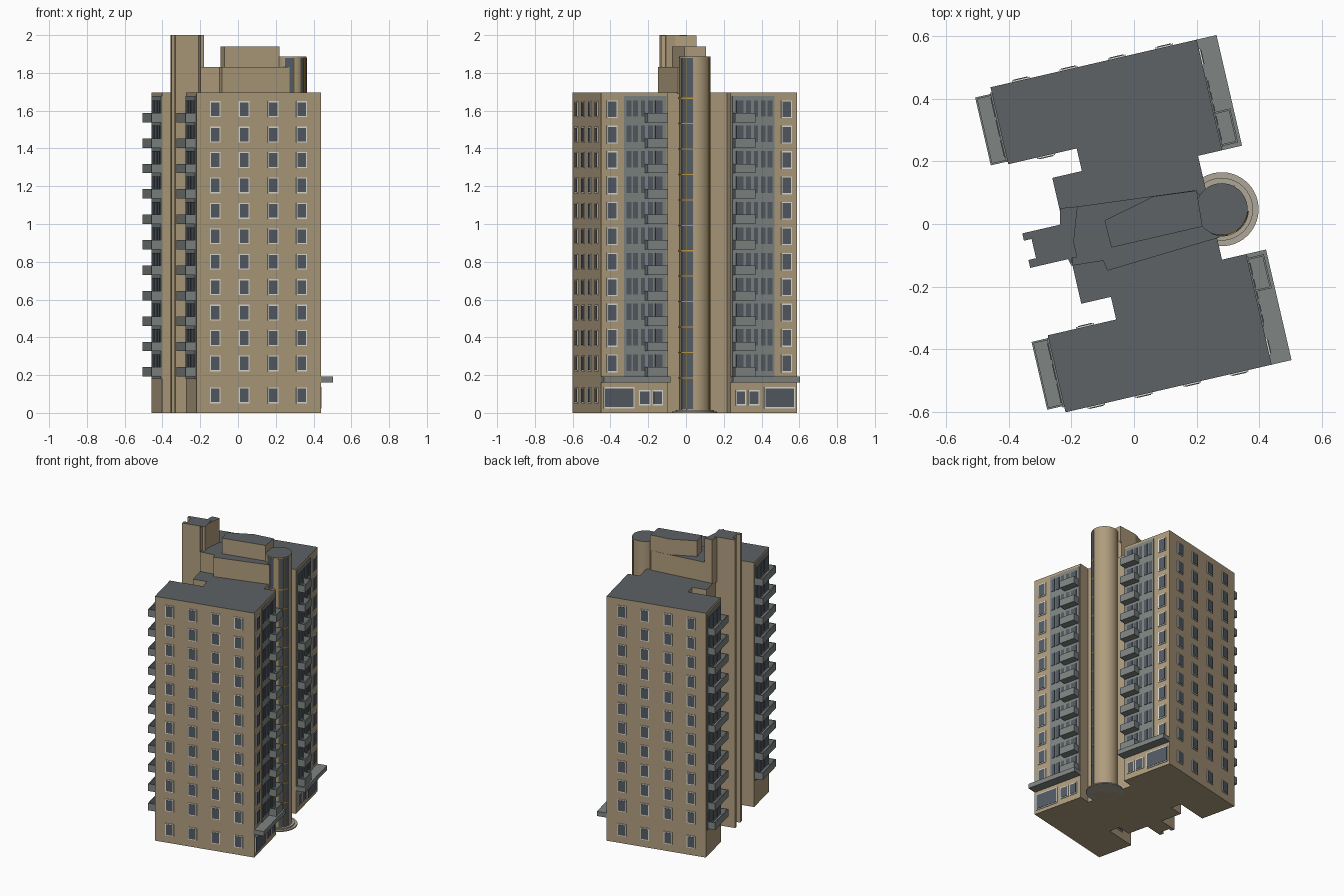
import bpy, bmesh, math
from mathutils import Matrix

if "Cube" in bpy.data.objects:
    bpy.data.objects.remove(bpy.data.objects["Cube"])

TURN = Matrix.Rotation(math.radians(13), 4, 'Z')   # whole building is turned on its plot
MID = -0.004                                       # symmetry line between the wings
ROOF = 1.697
FLOORS = [0.262 + 0.1346 * i for i in range(11)]   # window centres of upper floors


def material(name, rgb):
    m = bpy.data.materials.new(name)
    m.diffuse_color = (*rgb, 1)
    m.use_nodes = True
    m.node_tree.nodes["Principled BSDF"].inputs["Base Color"].default_value = m.diffuse_color
    return m


WALL = material("tan_wall", (0.43, 0.335, 0.205))
DARK = material("dark_roof", (0.112, 0.122, 0.13))
GREY = material("grey_panel", (0.21, 0.235, 0.23))
GLASS = material("window_glass", (0.088, 0.105, 0.125))
WHITE = material("white_frame", (0.72, 0.72, 0.68))
GOLD = material("gold_trim", (0.55, 0.31, 0.05))
STONE = material("pale_stone", (0.42, 0.39, 0.31))


def finish(name, bm, mats, top=False):
    bmesh.ops.recalc_face_normals(bm, faces=bm.faces)
    if top:                                        # upward faces get the roof colour
        for f in bm.faces:
            f.material_index = int(f.normal.z > 0.5)
    bm.transform(TURN)
    me = bpy.data.meshes.new(name)
    bm.to_mesh(me)
    bm.free()
    for m in mats:
        me.materials.append(m)
    ob = bpy.data.objects.new(name, me)
    bpy.context.collection.objects.link(ob)
    return ob


def add_prism(bm, pts, z0, z1):
    face = bm.faces.new([bm.verts.new((u, v, z0)) for u, v in pts])
    ext = bmesh.ops.extrude_face_region(bm, geom=[face], use_keep_orig=True)
    for e in ext["geom"]:
        if isinstance(e, bmesh.types.BMVert):
            e.co.z = z1


def add_box(bm, u0, u1, v0, v1, z0, z1):
    add_prism(bm, [(u0, v0), (u1, v0), (u1, v1), (u0, v1)], z0, z1)


def prism(name, pts, z0, z1):
    bm = bmesh.new()
    add_prism(bm, pts, z0, z1)
    return finish(name, bm, [WALL, DARK], True)


def both(v):
    return (MID - v, MID + v)


# Main block: two wings joined by a narrower core
half = [(0.327, 0.17), (0.327, 0.532), (-0.348, 0.532), (-0.348, 0.28),
        (-0.124, 0.28), (-0.124, 0.206), (-0.221, 0.206)]
outline = [(0.248, MID + 0.17)] + [(u, MID + v) for u, v in half]
outline += [(u, MID - v) for u, v in reversed(half)] + [(0.248, MID - 0.17)]
prism("main_block", outline, 0, ROOF)

# Lift shaft with two fins, and the roof structures
prism("lift_shaft", [(-0.2, 0.051), (-0.354, 0.051), (-0.354, 0.027), (-0.329, 0.027),
                     (-0.329, -0.036), (-0.354, -0.036), (-0.354, -0.062), (-0.2, -0.062)], 0, 2.0)
prism("shaft_head", [(-0.218, 0.102), (-0.163, 0.095), (-0.225, -0.085), (-0.23, -0.062),
                     (-0.23, 0.051)], ROOF - 0.01, 1.999)
prism("plant_room", [(-0.165, 0.095), (0.213, 0.061), (0.26, 0.0), (0.256, -0.103),
                     (-0.116, -0.126), (-0.122, -0.092), (-0.223, -0.085)], ROOF - 0.01, 1.832)
prism("upper_plant_room", [(-0.089, 0.032), (0.08, 0.072), (0.219, 0.059),
                           (0.211, -0.057), (-0.087, -0.057)], 1.82, 1.94)

# Windows: white frame plates with glass plates slightly proud of them
frames, panes = bmesh.new(), bmesh.new()


def window(axis, wall, sign, c, z, w, h, rim=0.006):
    for bm, d, g in ((frames, 0.005, 0), (panes, 0.007, rim)):
        a, b = sorted((wall - sign * 0.003, wall + sign * d))
        p, q = c - w / 2 + g, c + w / 2 - g
        lo, hi = z - h / 2 + g, z + h / 2 - g
        if axis == 'u':
            add_box(bm, a, b, p, q, lo, hi)
        else:
            add_box(bm, p, q, a, b, lo, hi)


for s in (-1, 1):
    for z in [0.093] + FLOORS:
        for u in (-0.248, -0.092, 0.066, 0.221):           # outer long walls
            window('v', MID + s * 0.532, s, u, z, 0.058, 0.084)
        window('v', MID + s * 0.28, -s, -0.225, z, 0.058, 0.084)
    for z in FLOORS:                                       # side column
        window('u', 0.327, 1, MID + s * 0.474, z, 0.058, 0.094)
    for v, w in ((0.436, 0.165), (0.297, 0.062), (0.226, 0.056)):   # ground floor
        window('u', 0.327, 1, MID + s * v, 0.08, w, 0.112 if w > 0.1 else 0.08)

# Grey facade panels with glass strips, balconies and entrance canopies
panels, balconies, canopies = bmesh.new(), bmesh.new(), bmesh.new()


def balcony(u_wall, u_out, v0, v1, z):
    add_box(balconies, u_wall, u_out, v0, v1, z, z + 0.008)
    e = 0.006 if u_out > u_wall else -0.006
    add_box(balconies, u_out - e, u_out, v0, v1, z + 0.008, z + 0.05)
    for v in (v0, v1 - 0.006):
        add_box(balconies, u_wall, u_out - e, v, v + 0.006, z + 0.008, z + 0.05)


for s in (-1, 1):
    def span(a, b):
        return sorted((MID + s * a, MID + s * b))
    add_box(panels, 0.32, 0.331, *span(0.179, 0.409), 0.18, 1.678)
    add_box(panels, -0.353, -0.34, *span(0.288, 0.515), 0.18, 1.678)
    add_box(canopies, 0.32, 0.392, *span(0.17, 0.532), 0.16, 0.192)
    for z in FLOORS:
        for a, b in ((0.37, 0.396), (0.335, 0.36), (0.297, 0.318), (0.253, 0.28), (0.2, 0.24)):
            add_box(panels, 0.33, 0.334, *span(a, b), z - 0.04, z + 0.047)
        for a, b in ((0.305, 0.36), (0.372, 0.425), (0.437, 0.5)):
            add_box(panels, -0.356, -0.352, *span(a, b), z - 0.05, z + 0.047)
        balcony(0.327, 0.382, *span(0.183, 0.294), z - 0.07)
        balcony(-0.348, -0.403, *span(0.289, 0.511), z - 0.07)
ob = finish("facade_panels", panels, [GREY, GLASS])
for f in ob.data.polygons:                                 # short faces are glass
    zs = [ob.data.vertices[i].co.z for i in f.vertices]
    f.material_index = int(0.19 < min(zs) and max(zs) < 1.67)
finish("window_frames", frames, [WHITE])
finish("window_panes", panes, [GLASS])
finish("balconies", balconies, [GREY])
finish("entrance_canopies", canopies, [GREY])

# Round stair tower
CU, CV, R = 0.283, -0.017, 0.083


def drum(name, r, z0, z1, mats, n=48):
    bm = bmesh.new()
    add_prism(bm, [(CU + r * math.cos(2 * math.pi * i / n), CV + r * math.sin(2 * math.pi * i / n))
                   for i in range(n)], z0, z1)
    ob = finish(name, bm, mats, True)
    for f in ob.data.polygons:
        f.use_smooth = abs(f.normal.z) < 0.5
    for e in ob.data.edges:
        a, b = (ob.data.vertices[i].co.z for i in e.vertices)
        e.use_edge_sharp = abs(a - b) < 1e-4


def arc(bm, a0, a1, r0, r1, z0, z1):
    n = max(1, round((a1 - a0) / 7))
    t = [math.radians(a0 + (a1 - a0) * i / n - 13) for i in range(n + 1)]
    pts = [(CU + r1 * math.cos(a), CV + r1 * math.sin(a)) for a in t]
    pts += [(CU + r0 * math.cos(a), CV + r0 * math.sin(a)) for a in reversed(t)]
    add_prism(bm, pts, z0, z1)


drum("stair_tower", R, 0, 1.888, [WALL, DARK])
drum("tower_step_low", 0.118, 0, 0.008, [STONE, STONE])
drum("tower_step_high", 0.1, 0, 0.016, [STONE, STONE])

# Curved glazing with gold mullions and floor rings
glazing, trim = bmesh.new(), bmesh.new()
for a0, a1 in ((-112, -76), (-55, -33), (-31, -6)):
    arc(glazing, a0, a1, R - 0.003, R + 0.002, 0.02, 1.88)
for a in (-76, -56, -32, -5, 62):
    arc(trim, a - 1.2, a + 1.2, R - 0.003, R + 0.004, 0.016, 1.88)
for z in FLOORS + [0.127]:
    arc(trim, -112, -5, R - 0.003, R + 0.004, z + 0.055, z + 0.061)
finish("tower_glazing", glazing, [GLASS])
finish("tower_trim", trim, [GOLD])
